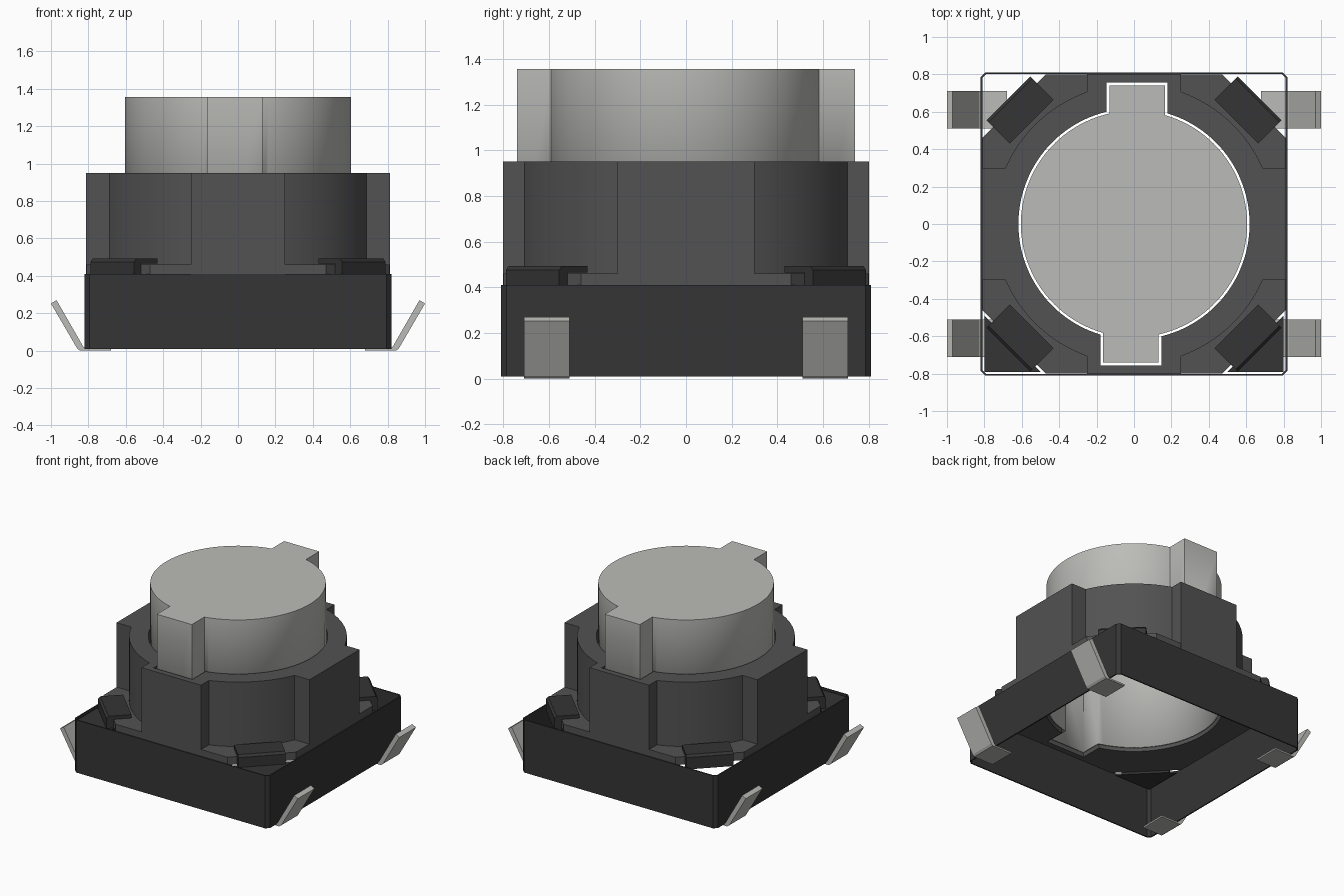
import bpy, bmesh, math
from math import cos, sin, atan2, asin, pi
from mathutils import Matrix, Vector

if "Cube" in bpy.data.objects:
    bpy.data.objects.remove(bpy.data.objects["Cube"], do_unlink=True)


def material(name, rgb):
    m = bpy.data.materials.new(name)
    m.use_nodes = True
    m.diffuse_color = (*rgb, 1)
    node = next(n for n in m.node_tree.nodes if n.type == 'BSDF_PRINCIPLED')
    node.inputs["Base Color"].default_value = (*rgb, 1)
    node.inputs["Roughness"].default_value = 0.6
    return m


LIGHT = material("light_grey", (0.50, 0.50, 0.48))
DARK = material("dark_grey", (0.085, 0.085, 0.085))
BLACK = material("near_black", (0.035, 0.035, 0.035))


def prism(name, pts, z0, z1, mat, top=True, bottom=True, matrix=None):
    """Extrude a counter-clockwise outline, with optional end caps."""
    bm = bmesh.new()
    lo = [bm.verts.new((x, y, z0)) for x, y in pts]
    hi = [bm.verts.new((x, y, z1)) for x, y in pts]
    n = len(pts)
    for i in range(n):
        j = (i + 1) % n
        bm.faces.new((lo[i], lo[j], hi[j], hi[i]))
    if top:
        bm.faces.new(hi)
    if bottom:
        bm.faces.new(lo[::-1])
    if matrix:
        bm.transform(matrix)
    if top and bottom:
        bmesh.ops.recalc_face_normals(bm, faces=bm.faces)
    mesh = bpy.data.meshes.new(name)
    bm.to_mesh(mesh)
    bm.free()
    mesh.materials.append(mat)
    obj = bpy.data.objects.new(name, mesh)
    bpy.context.collection.objects.link(obj)
    return obj


def smooth(obj):
    bpy.ops.object.select_all(action='DESELECT')
    obj.select_set(True)
    bpy.context.view_layer.objects.active = obj
    bpy.ops.object.shade_smooth_by_angle(angle=math.radians(30))


def solidify(obj, thickness):
    mod = obj.modifiers.new("wall", 'SOLIDIFY')
    mod.thickness = thickness
    mod.offset = -1


def arc(r, a0, a1, n):
    return [(r * cos(a0 + (a1 - a0) * i / n), r * sin(a0 + (a1 - a0) * i / n))
            for i in range(n + 1)]


def chamfered(w, d, c):
    return [(w - c, -d), (w, -d + c), (w, d - c), (w - c, d),
            (-w + c, d), (-w, d - c), (-w, -d + c), (-w + c, -d)]


def keyed_circle(r, left, right, tip):
    """Circle with two opposite tabs, the second a half turn of the first."""
    a, b = asin(right / r), asin(left / r)
    half = arc(r, -pi / 2 + b, pi / 2 - a, 48) + [(right, tip), (-left, tip)]
    return half + [(-x, -y) for x, y in half]


def cover_outline(r, ax, ay, hx, hy):
    """Circle joined with four flat arms."""
    quarter = ([(ax, hy)] + arc(r, asin(hy / r), pi / 2 - asin(hx / r), 16)
               + [(hx, ay)])
    left = [(-x, y) for x, y in quarter[::-1]]
    upper = quarter + left
    return upper + [(-x, -y) for x, y in upper]


# Housing walls: a thin frame open at the top and bottom
frame = prism("housing_walls", chamfered(0.82, 0.81, 0.025), 0.01, 0.41, BLACK,
              top=False, bottom=False)
solidify(frame, 0.01)

# Cover and its octagonal flange, both with a keyed opening
cutter = prism("opening_cutter", keyed_circle(0.618, 0.147, 0.18, 0.757),
               0.2, 1.2, DARK)
cutter.hide_render = True
cutter.hide_viewport = True
flange = prism("cover_flange", chamfered(0.81, 0.80, 0.34), 0.40, 0.46, DARK)
cover = prism("cover", cover_outline(0.75, 0.812, 0.802, 0.25, 0.30),
              0.41, 0.95, DARK)
for obj in (flange, cover):
    mod = obj.modifiers.new("opening", 'BOOLEAN')
    mod.operation = 'DIFFERENCE'
    mod.object = cutter
    smooth(obj)

# Push button: a hollow cap with two tabs
button = prism("push_button", keyed_circle(0.605, 0.13, 0.165, 0.74),
               0.42, 1.355, LIGHT, bottom=False)
solidify(button, 0.01)
smooth(button)

# Corner plates on the front side
for side, label in ((1, "left"), (-1, "right")):
    tri = [(0.50, -0.79), (0.80, -0.79), (0.80, -0.49)]
    if side < 0:
        tri = [(-x, y) for x, y in tri[::-1]]
    prism("corner_plate_" + label, tri, 0.385, 0.40, BLACK)

# Hooked clips holding the flange at the corners
hook = [(0.90, 0.385), (0.95, 0.385), (0.95, 0.475), (0.935, 0.492),
        (0.775, 0.492), (0.775, 0.465), (0.90, 0.465)]
stand = Matrix.Rotation(pi / 2, 4, 'X')
for i in range(4):
    turn = Matrix.Rotation(pi / 4 + i * pi / 2, 4, 'Z')
    prism("corner_clip_%d" % (i + 1), hook, -0.165, 0.165, BLACK,
          matrix=turn @ stand)

# Bent metal terminals, two on each side
strip = [(0.68, 0.0), (0.845, 0.0), (0.86, 0.012), (1.0, 0.252),
         (0.97, 0.27), (0.828, 0.022), (0.815, 0.012), (0.68, 0.012)]
for side, label in ((1, "left"), (-1, "right")):
    for y, end in ((0.61, "back"), (-0.61, "front")):
        place = (Matrix.Translation(Vector((0, y, 0)))
                 @ Matrix.Scale(side, 4, Vector((1, 0, 0))) @ stand)
        prism("terminal_%s_%s" % (end, label), strip, -0.10, 0.10, LIGHT,
              matrix=place)
